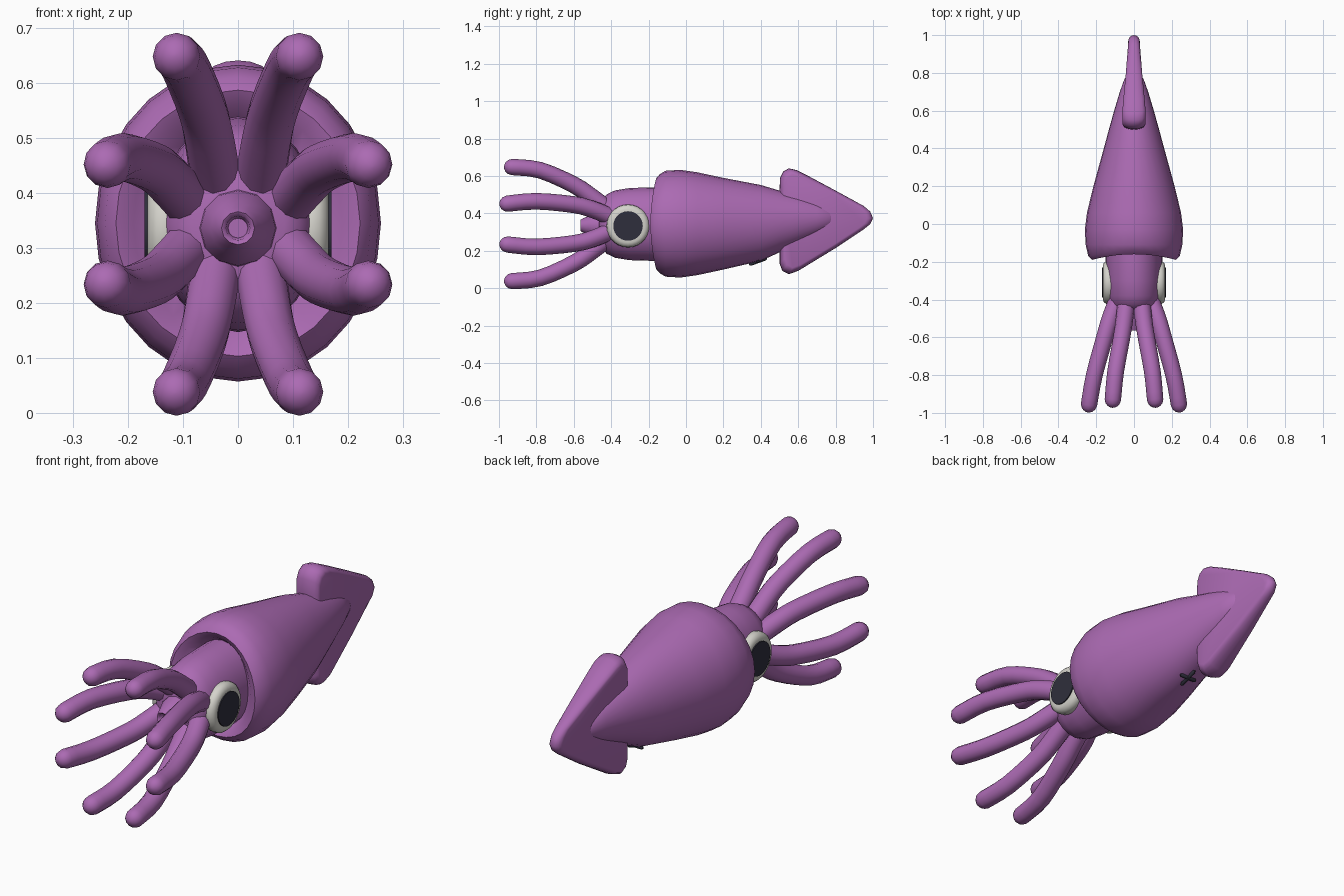
import bpy, bmesh, math
from mathutils import Vector

if "Cube" in bpy.data.objects:
    bpy.data.objects.remove(bpy.data.objects["Cube"])


def material(name, rgb):
    m = bpy.data.materials.new(name)
    m.diffuse_color = (*rgb, 1)
    m.use_nodes = True
    m.node_tree.nodes["Principled BSDF"].inputs["Base Color"].default_value = m.diffuse_color
    return m


PURPLE = material("purple_skin", (0.41, 0.145, 0.45))
WHITE = material("eye_white", (0.66, 0.65, 0.60))
DARK = material("dark_ink", (0.028, 0.028, 0.045))
MID = 0.343  # height of the symmetry plane of head and arms


def skin(name, rings, mat, angle=45):
    """Join closed rings of points into a capped, smooth-shaded tube."""
    bm = bmesh.new()
    loops = [[bm.verts.new(p) for p in ring] for ring in rings]
    n = len(loops[0])
    for a, b in zip(loops, loops[1:]):
        for i in range(n):
            j = (i + 1) % n
            bm.faces.new((a[i], a[j], b[j], b[i]))
    bm.faces.new(loops[0])
    bm.faces.new(loops[-1])
    bmesh.ops.recalc_face_normals(bm, faces=bm.faces)
    me = bpy.data.meshes.new(name)
    bm.to_mesh(me)
    bm.free()
    me.materials.append(mat)
    ob = bpy.data.objects.new(name, me)
    bpy.context.collection.objects.link(ob)
    bpy.ops.object.select_all(action='DESELECT')
    ob.select_set(True)
    bpy.context.view_layer.objects.active = ob
    bpy.ops.object.shade_smooth_by_angle(angle=math.radians(angle))
    return ob


def ellipse(center, tangent, ru, rv, sides):
    t = Vector(tangent).normalized()
    u = t.cross(Vector((0, 0, 1))).normalized()
    v = u.cross(t)
    angles = [2 * math.pi * i / sides for i in range(sides)]
    return [Vector(center) + u * ru * math.cos(a) + v * rv * math.sin(a) for a in angles]


def spline(pts, steps):
    """Smooth curve through tuples of any length."""
    pts = [Vector(p) for p in pts]
    out = []
    for i in range(len(pts) - 1):
        p0, p1, p2, p3 = pts[max(i - 1, 0)], pts[i], pts[i + 1], pts[min(i + 2, len(pts) - 1)]
        for k in range(steps):
            t = k / steps
            out.append(0.5 * (2 * p1 + (p2 - p0) * t + (2 * p0 - 5 * p1 + 4 * p2 - p3) * t * t
                              + (3 * p1 - p0 - 3 * p2 + p3) * t ** 3))
    return out + [pts[-1]]


# Mantle: y, centre height, half width, half height
mantle = [(-0.13, 0.345, 0.14, 0.18), (-0.175, 0.345, 0.19, 0.215), (-0.19, 0.345, 0.222, 0.242),
          (-0.17, 0.345, 0.242, 0.265), (-0.11, 0.345, 0.256, 0.283), (-0.03, 0.345, 0.26, 0.288),
          (0.06, 0.345, 0.249, 0.275), (0.2, 0.345, 0.215, 0.245), (0.4, 0.349, 0.16, 0.203),
          (0.5, 0.357, 0.133, 0.165), (0.6, 0.366, 0.105, 0.13), (0.7, 0.373, 0.075, 0.092),
          (0.77, 0.375, 0.05, 0.058), (0.795, 0.375, 0.027, 0.032), (0.802, 0.375, 0.008, 0.01)]
rings = []
for k, (y, z, rx, rz) in enumerate(mantle):
    ring = ellipse((0, y, z), (0, 1, 0), rx, rz, 28)
    if k < 4:  # the collar recedes above and below
        for p in ring:
            p.y += 0.03 * ((p.z - z) / rz) ** 2
    rings.append(ring)
skin("mantle", rings, PURPLE)

# Head
head = [(-0.465, 0.085, 0.09), (-0.45, 0.112, 0.125), (-0.425, 0.13, 0.158), (-0.38, 0.142, 0.18),
        (-0.3, 0.148, 0.193), (-0.2, 0.15, 0.196), (-0.1, 0.15, 0.196)]
skin("head", [ellipse((0, y, MID), (0, 1, 0), rx, rz, 24) for y, rx, rz in head], PURPLE)

# Mouth: short cone with a rounded, hollow lip
mouth = [(-0.42, 0.075), (-0.48, 0.068), (-0.52, 0.05), (-0.55, 0.038), (-0.565, 0.03),
         (-0.56, 0.022), (-0.53, 0.018)]
skin("mouth", [ellipse((0, y, 0.336), (0, 1, 0), r, r, 12) for y, r in mouth], PURPLE, 80)

# Tail fin: upright rounded slab that narrows toward the tip
outline = [(0.5, 0.36), (0.5, 0.53), (0.503, 0.59), (0.52, 0.625), (0.55, 0.641), (0.59, 0.632),
           (0.66, 0.597), (0.8, 0.522), (0.95, 0.44), (0.985, 0.41), (1.0, 0.375), (0.985, 0.343),
           (0.95, 0.315), (0.8, 0.215), (0.6, 0.093), (0.55, 0.075), (0.515, 0.093), (0.501, 0.13)]
fin = []
for k in range(-4, 5):
    a = math.pi / 2 * k / 4
    s = 0.88 + 0.12 * math.cos(a)
    ring = []
    for y, z in outline:
        half = 0.061 - 0.03 * max(0, min(1, (y - 0.6) / 0.35))
        ring.append((half * math.sin(a), 0.72 + (y - 0.72) * s, 0.365 + (z - 0.365) * s))
    fin.append(ring)
skin("tail_fin", fin, PURPLE, 60)

# Arms: two paths, mirrored left-right and up-down
paths = {"inner_arm": [(0.04, -0.41, 0.415), (0.05, -0.5, 0.485), (0.065, -0.6, 0.553),
                       (0.097, -0.78, 0.631), (0.112, -0.93, 0.648)],
         "outer_arm": [(0.09, -0.41, 0.385), (0.125, -0.5, 0.422), (0.155, -0.6, 0.447),
                       (0.21, -0.8, 0.465), (0.238, -0.955, 0.452)]}
for name, path in paths.items():
    for sx in (-1, 1):
        for sz in (-1, 1):
            pts = [Vector((sx * x, y, MID + sz * (z - MID))) for x, y, z in spline(path, 3)]
            rings = []
            for i, p in enumerate(pts):
                t = pts[min(i + 1, len(pts) - 1)] - pts[max(i - 1, 0)]
                r = 0.047 - 0.004 * i / len(pts)
                rings.append(ellipse(p, t, r, r, 12))
            for a in (30, 55, 75, 87):  # rounded tip
                c = pts[-1] + t.normalized() * 0.043 * math.sin(math.radians(a))
                r = 0.043 * math.cos(math.radians(a))
                rings.append(ellipse(c, t, r, r, 12))
            side = "right" if sx > 0 else "left"
            skin(f"{name}_{side}_{'upper' if sz > 0 else 'lower'}", rings, PURPLE, 60)

# Eyes: rounded white disc with a thin dark pupil plate
for sx, side in ((1, "right"), (-1, "left")):
    def disc(name, profile, mat):
        skin(name, [ellipse((sx * x, -0.31, 0.333), (1, 0, 0), r, r, 28) for x, r in profile], mat)
    disc("eye_" + side, [(0.1, 0.108), (0.132, 0.115), (0.148, 0.113), (0.16, 0.103),
                         (0.165, 0.09), (0.165, 0.07)], WHITE)
    disc("pupil_" + side, [(0.162, 0.079), (0.17, 0.079)], DARK)

# Small dark cross under the mantle, following its slope
center, along = Vector((0, 0.385, 0.143)), Vector((0, 1, 0.36)).normalized()
for name, d, half in (("belly_mark_long", along, 0.05), ("belly_mark_cross", Vector((1, 0, 0)), 0.045)):
    ends = [(-1, 0.005), (-0.85, 0.009), (0.85, 0.009), (1, 0.005)]
    skin(name, [ellipse(center + d * half * s, d, r, r, 8) for s, r in ends], DARK)
